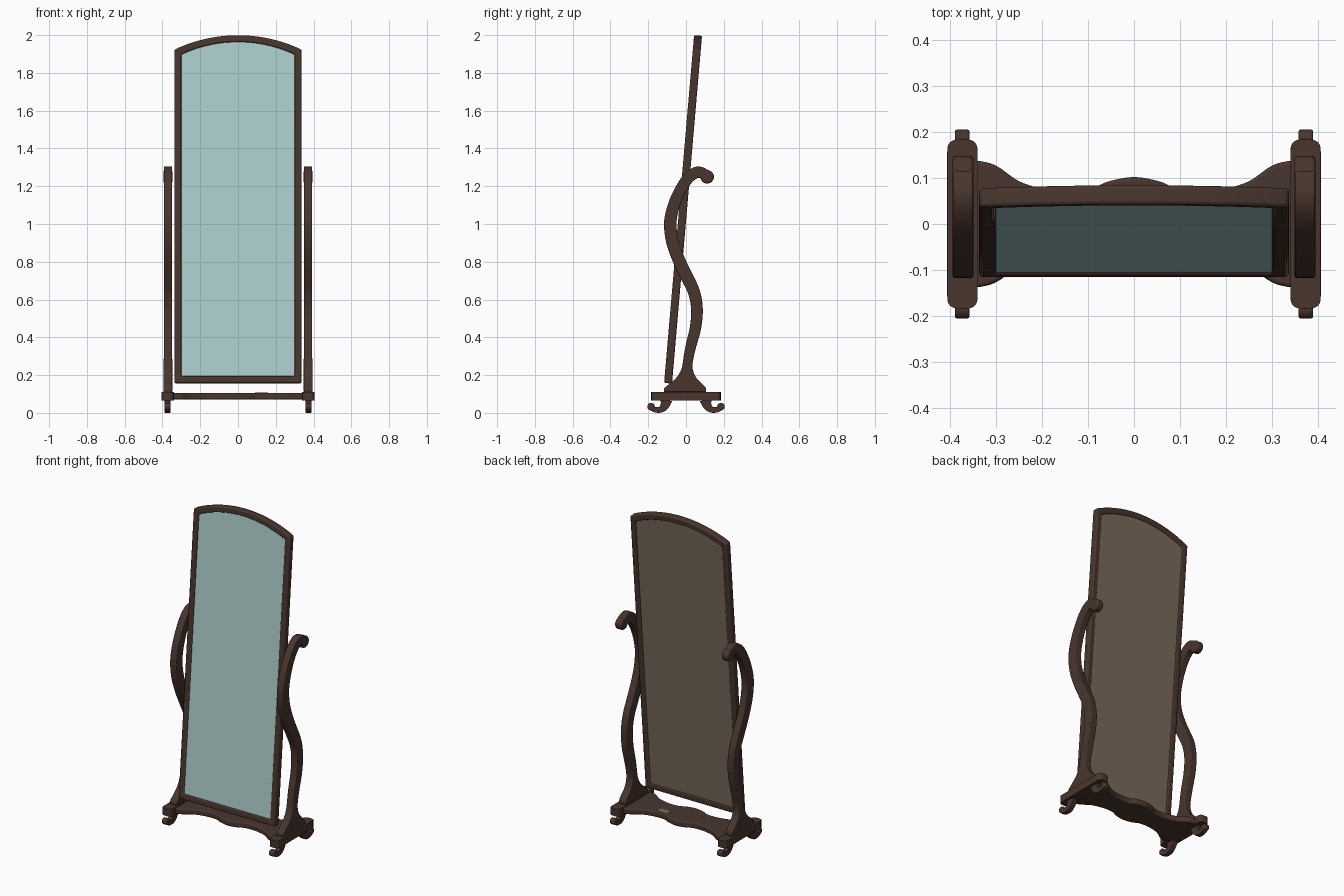
import bpy, bmesh, math
from mathutils import Vector, Matrix

if "Cube" in bpy.data.objects:
    bpy.data.objects.remove(bpy.data.objects["Cube"])


def material(name, rgb):
    m = bpy.data.materials.new(name)
    m.diffuse_color = (*rgb, 1)
    m.use_nodes = True
    m.node_tree.nodes["Principled BSDF"].inputs["Base Color"].default_value = m.diffuse_color
    return m


WOOD = material("dark wood", (0.065, 0.036, 0.027))
GLASS = material("pale mirror glass", (0.41, 0.62, 0.61))
BACK = material("tan backing", (0.19, 0.145, 0.105))

PLANES = {"yz": lambda u, v, w: (w, u, v),
          "xy": lambda u, v, w: (u, v, w),
          "xz": lambda u, v, w: (u, w, v)}


def finish(name, bm, mat, bevel, segs=3):
    bmesh.ops.recalc_face_normals(bm, faces=bm.faces)
    me = bpy.data.meshes.new(name)
    bm.to_mesh(me)
    bm.free()
    me.materials.append(mat)
    ob = bpy.data.objects.new(name, me)
    bpy.context.collection.objects.link(ob)
    bpy.context.view_layer.objects.active = ob
    ob.select_set(True)
    bpy.ops.object.shade_smooth_by_angle(angle=math.radians(40))
    ob.select_set(False)
    if bevel:
        b = ob.modifiers.new("bevel", "BEVEL")
        b.width, b.segments, b.limit_method = bevel, segs, "ANGLE"
        b.angle_limit = math.radians(40)
    return ob


def slab(name, plane, a, b, w0, w1, mat=WOOD, bevel=0.008, closed=False):
    """Solid between two matching point rows, with thickness w0..w1."""
    bm = bmesh.new()
    put = PLANES[plane]
    rings = [[bm.verts.new(put(*p, w)) for p, w in ((pa, w0), (pb, w0), (pb, w1), (pa, w1))]
             for pa, pb in zip(a, b)]
    n = len(rings)
    for i in range(n if closed else n - 1):
        r, s = rings[i], rings[(i + 1) % n]
        for k in range(4):
            bm.faces.new((r[k], r[(k + 1) % 4], s[(k + 1) % 4], s[k]))
    if not closed:
        bm.faces.new(rings[0])
        bm.faces.new(rings[-1][::-1])
    return finish(name, bm, mat, bevel)


def spline(pts, steps=6):
    """Catmull-Rom through the given points."""
    p = [Vector(q) for q in pts]
    p = [2 * p[0] - p[1]] + p + [2 * p[-1] - p[-2]]
    out = []
    for i in range(1, len(p) - 2):
        a, b, c, d = p[i - 1:i + 3]
        for k in range(steps):
            t = k / steps
            out.append(0.5 * (2 * b + (c - a) * t + (2 * a - 5 * b + 4 * c - d) * t * t
                              + (3 * b - a - 3 * c + d) * t ** 3))
    return out + [p[-2]]


def sweep(name, pts, w0, w1, bevel):
    """Flat scroll following (y, z, width) points."""
    c = spline(pts)
    a, b = [], []
    for i, q in enumerate(c):
        t = (c[min(i + 1, len(c) - 1)] - c[max(i - 1, 0)]).xy.normalized()
        nrm = Vector((-t.y, t.x)) * q.z / 2
        a.append(tuple(q.xy + nrm))
        b.append(tuple(q.xy - nrm))
    return slab(name, "yz", a, b, w0, w1, WOOD, bevel)


def disc(name, x, y, z, r, depth, bevel):
    bm = bmesh.new()
    bmesh.ops.create_cone(bm, cap_ends=True, segments=24, radius1=r, radius2=r, depth=depth,
                          matrix=Matrix.Translation((x, y, z)) @ Matrix.Rotation(math.pi / 2, 4, "Y"))
    return finish(name, bm, WOOD, bevel)


# Tilted mirror: frame, glass and backing, all with an arched top
def arch(half, corner, top, n=24):
    xs = [half - 2 * half * i / n for i in range(n + 1)]
    rise = top - corner
    rad = (half * half + rise * rise) / (2 * rise)
    return [(x, top - rad + math.sqrt(rad * rad - x * x)) for x in xs]


outer = [(-0.336, 0), (0.336, 0)] + arch(0.336, 1.772, 1.848)
inner = [(-0.300, 0.036), (0.300, 0.036)] + arch(0.300, 1.745, 1.812)
frame = slab("mirror_frame", "xz", outer, inner, -0.021, 0.021, WOOD, 0.008, True)
top = arch(0.304, 1.747, 1.816)
bottom = [(x, 0.032) for x, _ in top]
glass = slab("mirror_glass", "xz", bottom, top, -0.013, -0.006, GLASS, 0)
backing = slab("mirror_backing", "xz", bottom, top, -0.005, 0.014, BACK, 0)
tilt = Matrix.Translation((0, -0.095, 0.157)) @ Matrix.Rotation(-0.086, 4, "X")
for ob in (frame, glass, backing):
    ob.matrix_world = tilt

# Side supports: S-shaped post, flared base, foot bar and scroll feet
POST = [(0.112, 1.245, 0.055), (0.09, 1.268, 0.058), (0.055, 1.273, 0.06), (0.012, 1.243, 0.06),
        (-0.03, 1.18, 0.06), (-0.064, 1.10, 0.063), (-0.083, 1.01, 0.066), (-0.073, 0.91, 0.066),
        (-0.038, 0.81, 0.066), (0.005, 0.72, 0.066), (0.042, 0.64, 0.064), (0.058, 0.55, 0.062),
        (0.050, 0.45, 0.06), (0.025, 0.35, 0.056), (0.010, 0.27, 0.052), (0.005, 0.2, 0.06)]
FLARE = [(-0.012, 0.034, 0.29), (-0.025, 0.036, 0.23), (-0.052, 0.055, 0.185),
         (-0.095, 0.092, 0.148), (-0.115, 0.105, 0.13), (-0.117, 0.107, 0.108)]
FOOT = [(0.105, 0.068, 0.066), (0.110, 0.045, 0.05), (0.128, 0.021, 0.036),
        (0.155, 0.016, 0.03), (0.178, 0.022, 0.026), (0.188, 0.033, 0.024)]

for side, s in (("left", -1), ("right", 1)):
    x = s * 0.371
    sweep(side + "_post", POST, x - 0.022, x + 0.022, 0.009)
    disc(side + "_post_scroll", x, 0.112, 1.25, 0.036, 0.046, 0.009)
    flare = spline(FLARE, 4)
    slab(side + "_post_base", "yz", [(p.x, p.z) for p in flare], [(p.y, p.z) for p in flare],
         x - 0.023, x + 0.023, WOOD, 0.006)
    # foot bar with rounded plan corners
    front, back = [], []
    for i in range(17):
        u = -math.cos(math.pi * i / 16)
        y = 0.155 + 0.029 * (1 - abs(u) ** 3) ** (1 / 3)
        front.append((s * 0.3725 + u * 0.033, -y))
        back.append((s * 0.3725 + u * 0.033, y))
    slab(side + "_foot_bar", "xy", front, back, 0.065, 0.111, WOOD, 0.004)
    for end, e in (("front", -1), ("back", 1)):
        name = f"{side}_{end}_foot"
        sweep(name, [(e * y, z, w) for y, z, w in FOOT], s * 0.373 - 0.015, s * 0.373 + 0.015, 0.005)
        disc(name + "_scroll", s * 0.373, e * 0.185, 0.033, 0.02, 0.032, 0.005)

# Scalloped stretcher shelf joining the two sides
HALF = [(0, 0.102), (0.06, 0.091), (0.095, 0.074), (0.15, 0.070), (0.2, 0.077),
        (0.25, 0.093), (0.3, 0.127), (0.345, 0.139)]
edge = spline([(-x, y, 0) for x, y in HALF[:0:-1]] + [(x, y, 0) for x, y in HALF], 4)
slab("stretcher_shelf", "xy", [(p.x, -p.y) for p in edge], [(p.x, p.y) for p in edge],
     0.07, 0.106, WOOD, 0.008)

# Small pale inlay on the shelf
slab("shelf_inlay", "xy", [(0.09, 0.02), (0.16, 0.02)], [(0.09, 0.066), (0.16, 0.06)],
     0.104, 0.108, BACK, 0)
